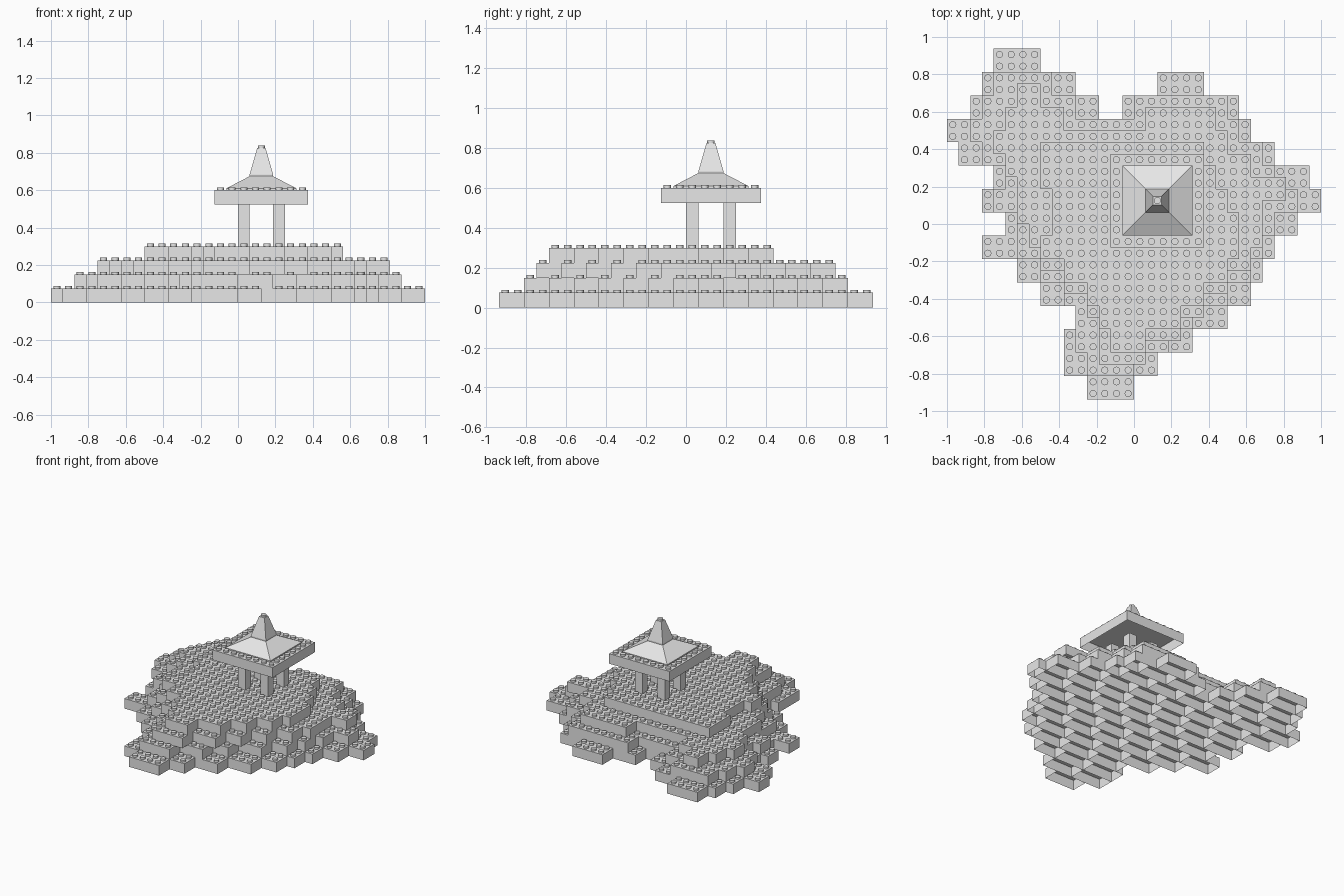
import bpy
import bmesh
import math
from mathutils import Matrix

if "Cube" in bpy.data.objects:
    bpy.data.objects.remove(bpy.data.objects["Cube"])

PITCH = 1 / 16           # stud spacing
BRICK = PITCH * 1.2      # brick height
STUD = PITCH * 0.225     # stud height
BACK = PITCH * 15        # y of the rearmost row

grey = bpy.data.materials.new("light_grey_plastic")
grey.use_nodes = True
grey.diffuse_color = (0.8, 0.8, 0.8, 1)
grey.node_tree.nodes["Principled BSDF"].inputs["Base Color"].default_value = grey.diffuse_color


def col_x(col):
    return col * PITCH - 1


def row_y(row):
    return BACK - row * PITCH


def add_tapered(bm, x0, x1, y0, y1, z0, z1, inset=0.0, bottom=False):
    """Box or pyramid stump, open underneath unless a bottom is wanted."""
    def ring(z, d):
        return [bm.verts.new(p) for p in ((x0 + d, y0 + d, z), (x1 - d, y0 + d, z),
                                          (x1 - d, y1 - d, z), (x0 + d, y1 - d, z))]
    low, high = ring(z0, 0), ring(z1, inset)
    for i in range(4):
        k = (i + 1) % 4
        bm.faces.new((low[i], low[k], high[k], high[i]))
    bm.faces.new(high)
    if bottom:
        bm.faces.new(low[::-1])


def add_stud(bm, x, y, z):
    radius = PITCH * 0.3
    bmesh.ops.create_cone(bm, cap_ends=True, segments=16, radius1=radius, radius2=radius,
                          depth=STUD, matrix=Matrix.Translation((x, y, z + STUD / 2)))


def finish(name, bm):
    mesh = bpy.data.meshes.new(name)
    bm.to_mesh(mesh)
    bm.free()
    mesh.materials.append(grey)
    obj = bpy.data.objects.new(name, mesh)
    bpy.context.collection.objects.link(obj)
    bpy.ops.object.select_all(action='DESELECT')
    obj.select_set(True)
    bpy.context.view_layer.objects.active = obj
    # Just above the stud facet angle, so the sloped roof stays crisp
    bpy.ops.object.shade_smooth_by_angle(angle=math.radians(24))


def brick_layer(name, level, first_row, courses):
    """Each course is two studs deep and holds column spans, cut into four-stud bricks."""
    bm = bmesh.new()
    z0, z1 = level * BRICK, (level + 1) * BRICK
    for n, spans in enumerate(courses):
        row = first_row + 2 * n
        for start, end in spans:
            for a in range(start, end, 4):
                b = min(a + 4, end)
                add_tapered(bm, col_x(a), col_x(b), row_y(row + 2), row_y(row), z0, z1)
            for c in range(start, end):
                for r in (row, row + 1):
                    add_stud(bm, col_x(c + 0.5), row_y(r + 0.5), z1)
    finish(name, bm)


# Stepped island, courses listed from back to front
ground = [[(4, 8)], [(3, 11), (18, 22)], [(2, 13), (15, 25)], [(0, 26)], [(1, 28)],
          [(4, 31)], [(3, 32)], [(5, 30)], [(3, 28)], [(6, 27)], [(8, 26)],
          [(11, 24)], [(10, 21)], [(10, 18)], [(12, 16)]]
second = [[(4, 9)], [(3, 11), (16, 24)], [(2, 25)], [(3, 27)], [(5, 28)], [(4, 30)],
          [(6, 28)], [(6, 27)], [(8, 26)], [(10, 24)], [(11, 21)], [(11, 19)], [(12, 16)]]
third = [[(6, 8)], [(5, 10), (17, 23)], [(4, 24)], [(5, 26)], [(6, 29)], [(6, 27)],
         [(7, 27)], [(8, 26)], [(10, 24)], [(12, 22)], [(13, 20)], [(13, 17)]]
plateau = [[(8, 22)], [(8, 23)], [(9, 24)], [(9, 25)], [(8, 25)], [(10, 24)],
           [(12, 22)], [(13, 20)], [(14, 17)]]
brick_layer("ground_bricks", 0, 0, ground)
brick_layer("second_step_bricks", 1, 2, second)
brick_layer("third_step_bricks", 2, 3, third)
brick_layer("plateau_bricks", 3, 8, plateau)

# Pavilion, centred two studs right and two studs back of the middle
centre = PITCH * 2
floor_z, eaves_z = 4 * BRICK, 7 * BRICK


def square_block(bm, half, z0, z1, inset=0.0):
    add_tapered(bm, centre - half, centre + half, centre - half, centre + half, z0, z1, inset)


# Four single-stud columns
for side_x, x_name in ((-1, "right"), (1, "left")):
    for side_y, y_name in ((-1, "front"), (1, "back")):
        bm = bmesh.new()
        x = centre + side_x * PITCH * 1.5
        y = centre + side_y * PITCH * 1.5
        h = PITCH / 2
        add_tapered(bm, x - h, x + h, y - h, y + h, floor_z, eaves_z, bottom=True)
        finish(f"{y_name}_{x_name}_column", bm)

# Hollow roof slab with a ring of studs
bm = bmesh.new()
slab_top = eaves_z + BRICK
square_block(bm, 4 * PITCH, eaves_z, slab_top)
for i in range(8):
    for j in range(8):
        if i in (0, 7) or j in (0, 7):
            add_stud(bm, centre + (i - 3.5) * PITCH, centre + (j - 3.5) * PITCH, slab_top)
finish("roof_slab", bm)

# Shallow hipped roof with a thin lip
bm = bmesh.new()
lip = PITCH * 0.16
roof_top = slab_top + BRICK
square_block(bm, 3 * PITCH, slab_top, slab_top + lip)
square_block(bm, 3 * PITCH, slab_top + lip, roof_top, 2 * PITCH)
finish("hipped_roof", bm)

# Steep spire capped by one stud
bm = bmesh.new()
spire_top = roof_top + 2 * BRICK
square_block(bm, PITCH, roof_top, roof_top + lip)
square_block(bm, PITCH, roof_top + lip, spire_top, PITCH * 0.64)
add_stud(bm, centre, centre, spire_top)
finish("spire", bm)
